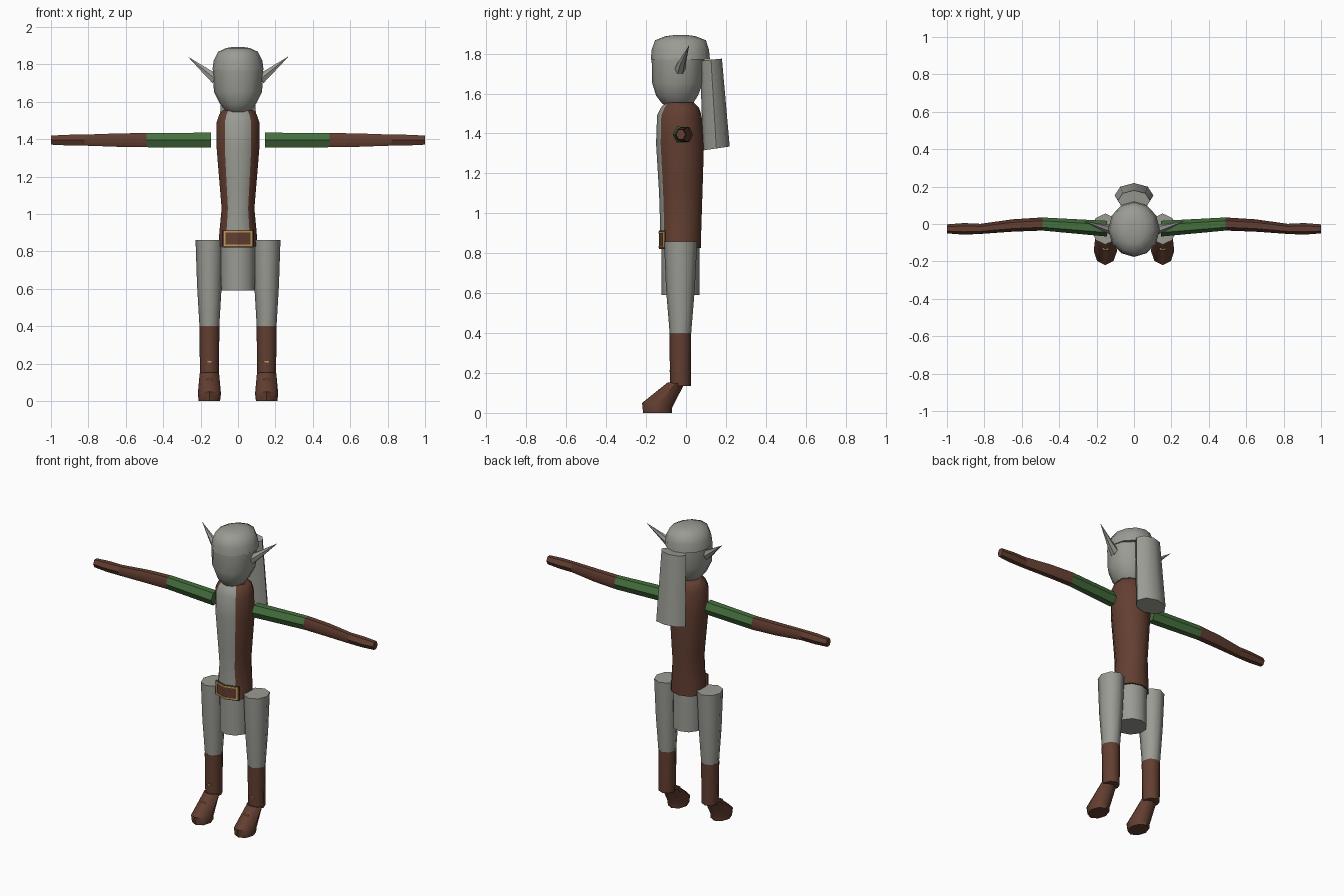
import bpy, bmesh, math
from mathutils import Vector

cube = bpy.data.objects.get("Cube")
if cube:
    bpy.data.objects.remove(cube, do_unlink=True)


def material(name, rgb):
    m = bpy.data.materials.new(name)
    m.use_nodes = True
    m.diffuse_color = (*rgb, 1)
    m.node_tree.nodes["Principled BSDF"].inputs["Base Color"].default_value = (*rgb, 1)
    return m


GREY = material("warm_grey", (0.33, 0.33, 0.30))
BROWN = material("leather_brown", (0.125, 0.049, 0.031))
GREEN = material("sleeve_green", (0.06, 0.16, 0.048))
GOLD = material("buckle_gold", (0.50, 0.33, 0.09))


def finish(name, bm, mats, smooth=True):
    bmesh.ops.recalc_face_normals(bm, faces=bm.faces)
    me = bpy.data.meshes.new(name)
    bm.to_mesh(me)
    bm.free()
    ob = bpy.data.objects.new(name, me)
    bpy.context.collection.objects.link(ob)
    for m in mats:
        me.materials.append(m)
    if smooth:
        bpy.ops.object.select_all(action='DESELECT')
        ob.select_set(True)
        bpy.context.view_layer.objects.active = ob
        bpy.ops.object.shade_smooth_by_angle(angle=math.radians(50))
    return ob


def loft(name, rings, sides, mats, rule=lambda ring, side: 0):
    """Capped tube through rings given as (centre, side axis, front axis)."""
    bm = bmesh.new()
    loops = []
    for c, a, b in rings:
        c, a, b = Vector(c), Vector(a), Vector(b)
        angles = [math.tau * i / sides for i in range(sides)]
        loops.append([bm.verts.new(c + a * math.sin(t) + b * math.cos(t)) for t in angles])
    for j in range(len(loops) - 1):
        for i in range(sides):
            k = (i + 1) % sides
            f = bm.faces.new((loops[j][i], loops[j][k], loops[j + 1][k], loops[j + 1][i]))
            f.material_index = rule(j, i)
    for j, loop in ((0, loops[0]), (len(rings) - 2, loops[-1])):
        bm.faces.new(loop).material_index = rule(j, sides // 2)
    return finish(name, bm, mats)


def upright(x, rows):
    """Horizontal rings from rows of (z, half width, front y, back y, tilt)."""
    return [((x, (f + k) / 2, z), (w, 0, 0), (0, (f - k) / 2, tilt))
            for z, w, f, k, tilt in rows]


def box(name, centre, size, mat):
    bm = bmesh.new()
    bmesh.ops.create_cube(bm, size=1)
    for v in bm.verts:
        v.co = Vector([c + p * s for c, p, s in zip(centre, v.co, size)])
    return finish(name, bm, [mat], False)


# Head and cap
loft("face", upright(0, [
    (1.535, 0.045, -0.09, 0.01, 0), (1.55, 0.065, -0.12, 0.035, 0),
    (1.59, 0.097, -0.15, 0.06, 0), (1.655, 0.129, -0.17, 0.085, 0),
    (1.775, 0.134, -0.172, 0.092, 0)]), 12, [GREY])
loft("cap", upright(0, [
    (1.77, 0.137, -0.176, 0.12, 0), (1.82, 0.13, -0.172, 0.115, 0),
    (1.867, 0.107, -0.155, 0.10, 0), (1.887, 0.065, -0.105, 0.05, 0),
    (1.893, 0.03, -0.06, 0.01, 0)]), 12, [GREY])

# Torso: the two front segments form the shirt panel
loft("torso", upright(0, [
    (0.825, 0.11, -0.13, 0.076, 0), (0.90, 0.105, -0.13, 0.076, 0),
    (1.03, 0.092, -0.132, 0.08, 0), (1.12, 0.1, -0.136, 0.083, 0),
    (1.35, 0.12, -0.15, 0.09, 0), (1.49, 0.12, -0.145, 0.078, 0),
    (1.53, 0.106, -0.125, 0.065, 0), (1.555, 0.085, -0.105, 0.04, 0)]),
    10, [BROWN, GREY], lambda j, i: int(i in (0, 9)))
loft("hips", upright(0, [(0.59, 0.094, -0.122, 0.067, 0),
                         (0.86, 0.096, -0.124, 0.068, 0)]), 10, [GREY])


# Belt plate and buckle frame, bent around the front ridge
def bent_strip(name, x0, x1, z0, z1, lift, mat):
    bm = bmesh.new()
    xs = [x0, 0, x1] if x0 < 0 < x1 else [x0, x1]
    rows = [[bm.verts.new((x, -0.132 - lift + abs(x) * 0.31 + d, z)) for x in xs]
            for z, d in ((z0, 0), (z1, 0), (z1, 0.006), (z0, 0.006))]
    n = len(xs)
    for r in range(4):
        a, b = rows[r], rows[(r + 1) % 4]
        for i in range(n - 1):
            bm.faces.new((a[i], a[i + 1], b[i + 1], b[i]))
    for i in (0, n - 1):
        bm.faces.new([row[i] for row in rows])
    finish(name, bm, [mat], False)


bent_strip("belt_plate", -0.083, 0.083, 0.822, 0.914, 0.003, BROWN)
for label, z in (("bottom", 0.828), ("top", 0.9)):
    bent_strip("buckle_" + label, -0.076, 0.076, z, z + 0.009, 0.006, GOLD)
for label, x in (("right", -0.076), ("left", 0.067)):
    bent_strip("buckle_" + label, x, x + 0.009, 0.828, 0.909, 0.006, GOLD)

# Quiver on the back
loft("quiver", [((0, 0.152, 1.325), (0.104, 0, 0), (0, -0.067, -0.01)),
                ((0, 0.125, 1.77), (0.086, 0, 0), (0, -0.055, -0.005))], 8, [GREY])

# Paired parts
for side, s in (("left", 1), ("right", -1)):
    # Arm rows: x, centre y, half depth, half height
    arm = [(0.145, -0.025, 0.042, 0.046), (0.49, 0, 0.035, 0.044),
           (0.65, -0.008, 0.033, 0.041), (0.82, -0.026, 0.027, 0.034),
           (0.91, -0.026, 0.031, 0.033), (1.0, -0.026, 0.024, 0.028)]
    rings = [((s * x, y, 1.395), (0, 0, h), (0, -d, 0)) for x, y, d, h in arm]
    loft(side + "_sleeve", rings[:2], 6, [GREEN])
    loft(side + "_forearm", rings[1:4], 6, [BROWN])
    loft(side + "_hand", rings[3:], 6, [BROWN])

    # Pointed ear
    loft(side + "_ear", [
        ((s * 0.125, -0.03, 1.725), (s * 0.012, 0, -0.03), (0, -0.027, 0)),
        ((s * 0.165, -0.02, 1.757), (s * 0.013, 0, -0.018), (0, -0.02, 0)),
        ((s * 0.267, 0.015, 1.84), (0.001, 0, -0.001), (0, -0.001, 0))], 6, [GREY])

    # Leg, boot and foot
    x = s * 0.153
    loft(side + "_leg", upright(x, [
        (0.40, 0.053, -0.082, 0.026, 0), (0.62, 0.066, -0.1, 0.044, 0),
        (0.86, 0.074, -0.11, 0.056, 0)]), 8, [GREY])
    loft(side + "_boot", upright(x, [
        (0.135, 0.05, -0.08, 0.025, 0), (0.40, 0.054, -0.083, 0.026, 0)]), 8, [BROWN])
    loft(side + "_foot", upright(x, [
        (0, 0.057, -0.215, -0.07, 0), (0.038, 0.062, -0.22, -0.07, 0.012),
        (0.148, 0.052, -0.09, -0.01, 0.006)]), 8, [BROWN])
    box(side + "_boot_clasp", (x, -0.08, 0.21), (0.032, 0.008, 0.007), GOLD)
    box(side + "_foot_clasp", (x, -0.134, 0.115), (0.032, 0.009, 0.007), GOLD)
